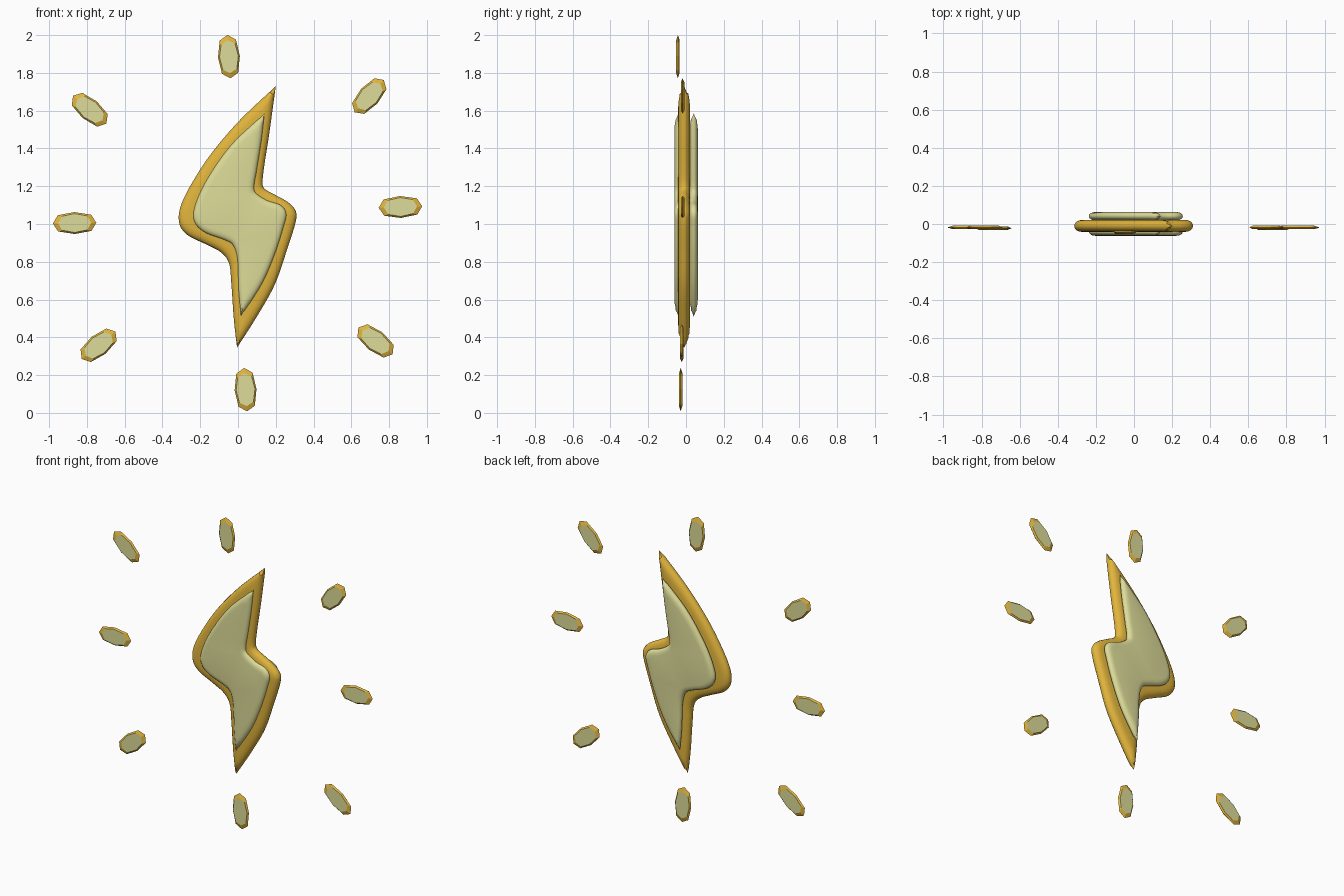
import bpy, bmesh, math
from mathutils import Vector, Matrix
from mathutils.geometry import delaunay_2d_cdt, intersect_point_line

if "Cube" in bpy.data.objects:
    bpy.data.objects.remove(bpy.data.objects["Cube"], do_unlink=True)


def make_material(name, colour):
    mat = bpy.data.materials.new(name)
    mat.use_nodes = True
    mat.diffuse_color = colour
    mat.node_tree.nodes["Principled BSDF"].inputs["Base Color"].default_value = colour
    return mat


gold = make_material("gold", (0.76, 0.46, 0.045, 1))
cream = make_material("pale yellow", (0.73, 0.72, 0.32, 1))


def add_object(name, bm, materials):
    bmesh.ops.recalc_face_normals(bm, faces=bm.faces)
    mesh = bpy.data.meshes.new(name)
    bm.to_mesh(mesh)
    bm.free()
    obj = bpy.data.objects.new(name, mesh)
    bpy.context.collection.objects.link(obj)
    for mat in materials:
        mesh.materials.append(mat)
    return obj


def spline(points, steps=6):
    """Smooth open curve through the points, without its last point."""
    pts = [Vector(p) for p in points]
    pts = [2 * pts[0] - pts[1]] + pts + [2 * pts[-1] - pts[-2]]
    out = []
    for a, b, c, d in zip(pts, pts[1:], pts[2:], pts[3:]):
        for i in range(steps):
            t = i / steps
            out.append(b + (c - a) * t / 2 + (2 * a - 5 * b + 4 * c - d) * t**2 / 2
                       + (3 * b - a - 3 * c + d) * t**3 / 2)
    return out


def edge_distance(p, outline):
    best = math.inf
    for a, b in zip(outline, outline[1:] + outline[:1]):
        q, t = intersect_point_line(p, a, b)
        q = a.lerp(b, min(max(t, 0), 1))
        best = min(best, (q.to_2d() - p).length)
    return best


def pillow(name, right_side, left_side, y, half, radius, mat):
    """Flat plate with a rounded rim and a sharp tip at each end."""
    outline = spline(right_side + left_side[:1]) + spline(left_side + right_side[:1])
    outline.reverse()
    n = len(outline)
    points = list(outline)
    # Rings of points stepping in from the rim
    for angle in (25, 45, 65, 90):
        inset = radius * (1 - math.cos(math.radians(angle)))
        for i, p in enumerate(outline):
            along = (outline[(i + 1) % n] - outline[i - 1]).normalized()
            q = p + Vector((-along.y, along.x)) * inset
            if edge_distance(q, outline) > inset * 0.93:
                points.append(q)
    edges = [(i, (i + 1) % n) for i in range(n)]
    verts, _, faces = delaunay_2d_cdt(points, edges, [], 1, 0.0001)[:3]
    depths = []
    for p in verts:
        t = 1 - min(edge_distance(p, outline) / radius, 1)
        depths.append(half * math.sqrt(1 - t * t) if t < 0.999 else 0)
    bm = bmesh.new()
    for side in (-1, 1):
        layer = [bm.verts.new((p.x, y + side * d, p.y)) for p, d in zip(verts, depths)]
        for f in faces:
            bm.faces.new([layer[i] for i in f])
    bmesh.ops.delete(bm, geom=[v for v in bm.verts if not v.link_faces], context="VERTS")
    bmesh.ops.remove_doubles(bm, verts=bm.verts, dist=0.00005)
    obj = add_object(name, bm, [mat])
    bpy.ops.object.select_all(action="DESELECT")
    obj.select_set(True)
    bpy.context.view_layer.objects.active = obj
    bpy.ops.object.shade_smooth_by_angle(angle=math.radians(60))


# Bolt body: each side runs from one tip towards the other
pillow("bolt_body",
       [(.2, 1.73), (.165, 1.475), (.14, 1.315), (.13, 1.22), (.143, 1.185), (.195, 1.155),
        (.265, 1.115), (.305, 1.07), (.305, 1.01), (.26, .865), (.195, .68), (.1, .51)],
       [(-.005, .345), (-.022, .495), (-.035, .68), (-.047, .79), (-.09, .85), (-.175, .895),
        (-.265, .94), (-.31, 1), (-.305, 1.09), (-.245, 1.215), (-.14, 1.375), (.01, 1.55)],
       -.01, .032, .045, gold)

# Raised pale panels on the front and the back
panel_right = [(.14, 1.585), (.125, 1.45), (.1, 1.29), (.086, 1.2), (.097, 1.163), (.155, 1.125),
               (.225, 1.1), (.256, 1.055), (.24, .98), (.195, .84), (.125, .68)]
panel_left = [(.015, .51), (.003, .655), (-.003, .81), (-.025, .885), (-.07, .915), (-.175, .955),
              (-.23, 1.01), (-.23, 1.09), (-.165, 1.235), (-.035, 1.42)]
pillow("front_panel", panel_right, panel_left, -.04, .022, .035, cream)
pillow("back_panel", panel_right, panel_left, .041, .022, .035, cream)


def spark(name, x, y, z, degrees):
    """Thin faceted gem with a gold rim and pale faces."""
    quarter = [(.115, 0), (.088, .043), (0, .058), (-.088, .043)]
    rim = quarter + [(-u, -v) for u, v in quarter]
    bm = bmesh.new()
    outer = [bm.verts.new((u, 0, v)) for u, v in rim]
    for side in (-1, 1):
        inner = [bm.verts.new((u * .76, side * .009, v * .86)) for u, v in rim]
        bm.faces.new(inner).material_index = 1
        for i in range(len(rim)):
            bm.faces.new((outer[i - 1], outer[i], inner[i], inner[i - 1]))
    turn = Matrix.Rotation(-math.radians(degrees), 4, "Y")
    bm.transform(Matrix.Translation((x, y, z)) @ turn)
    add_object(name, bm, [gold, cream])


# Ring of sparks around the bolt
for name, x, y, z, degrees in (
        ("top", -.048, -.043, 1.886, 94), ("upper_left", .695, -.018, 1.677, 48),
        ("left", .86, -.018, 1.09, 2), ("lower_left", .728, -.022, .381, -38),
        ("bottom", .04, -.028, .123, 94), ("lower_right", -.738, -.022, .358, 39),
        ("right", -.865, -.018, 1.005, 1), ("upper_right", -.785, -.018, 1.605, -40)):
    spark(name + "_spark", x, y, z, degrees)
